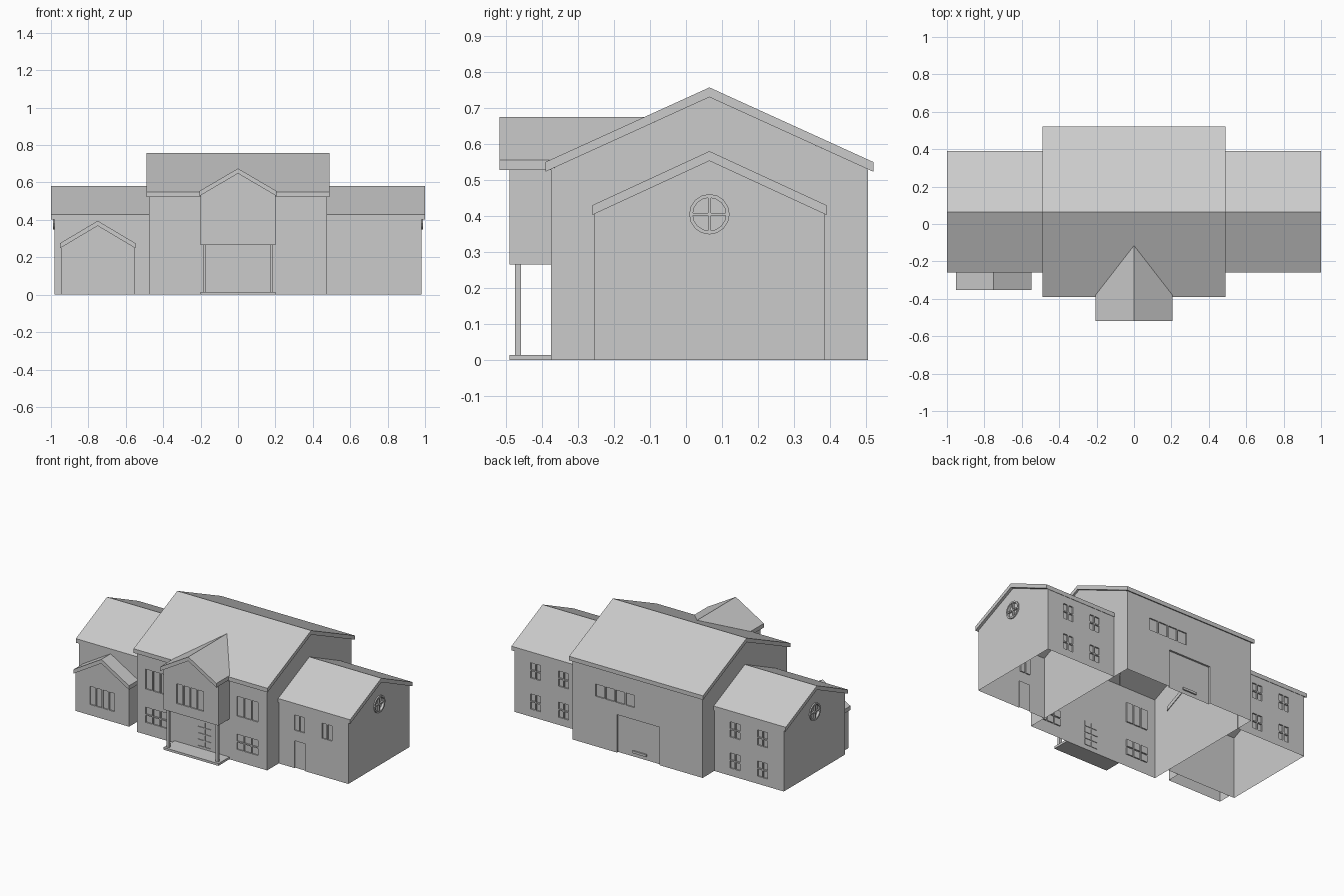
import bpy, bmesh, math
from mathutils import Matrix, Vector

if "Cube" in bpy.data.objects:
    bpy.data.objects.remove(bpy.data.objects["Cube"])

grey = bpy.data.materials.new("plain grey")
grey.use_nodes = True
grey.diffuse_color = (0.6, 0.6, 0.6, 1)
grey.node_tree.nodes["Principled BSDF"].inputs["Base Color"].default_value = (0.6, 0.6, 0.6, 1)

RIDGE_Y = 0.065


def finish(name, bm):
    bmesh.ops.recalc_face_normals(bm, faces=bm.faces)
    mesh = bpy.data.meshes.new(name)
    bm.to_mesh(mesh)
    bm.free()
    mesh.materials.append(grey)
    obj = bpy.data.objects.new(name, mesh)
    bpy.context.collection.objects.link(obj)
    return obj


def add_box(bm, x0, x1, y0, y1, z0, z1):
    centre = Vector((x0 + x1, y0 + y1, z0 + z1)) / 2
    size = Matrix.Diagonal((x1 - x0, y1 - y0, z1 - z0, 1))
    bmesh.ops.create_cube(bm, size=1, matrix=Matrix.Translation(centre) @ size)


def box(name, *bounds):
    bm = bmesh.new()
    add_box(bm, *bounds)
    return finish(name, bm)


def prism(name, profile, axis, start, end):
    """Extrude a (side, height) profile along x or y."""
    bm = bmesh.new()
    place = (lambda a, u, z: (a, u, z)) if axis == "x" else (lambda a, u, z: (u, a, z))
    rings = [[bm.verts.new(place(a, u, z)) for u, z in profile] for a in (start, end)]
    bm.faces.new(rings[0])
    bm.faces.new(rings[1])
    for i in range(len(profile)):
        j = (i + 1) % len(profile)
        bm.faces.new((rings[0][i], rings[0][j], rings[1][j], rings[1][i]))
    return finish(name, bm)


def roof(name, axis, mid, half, ridge, eave, start, end, thick=0.027):
    top = [(mid - half, eave), (mid, ridge), (mid + half, eave)]
    under = [(u, z - thick) for u, z in reversed(top)]
    return prism(name, top + under, axis, start, end)


def gable_walls(name, axis, mid, half, peak, slope, start, end, base=0):
    eave = peak - slope * half
    profile = [(mid - half, base), (mid - half, eave), (mid, peak),
               (mid + half, eave), (mid + half, base)]
    return prism(name, profile, axis, start, end)


def panes(bm, y, x0, x1, z0, z1, cols=1, rows=1, depth=0.008, bar=0.008):
    """Add cutter boxes for a window grid in a wall that faces front or back."""
    w = (x1 - x0 + bar) / cols
    h = (z1 - z0 + bar) / rows
    for c in range(cols):
        for r in range(rows):
            x, z = x0 + c * w, z0 + r * h
            add_box(bm, x, x + w - bar, y - depth, y + depth, z, z + h - bar)


def cut(walls, bm, open_base=True):
    """Recess the panes, then leave the shell open under the roof and at the base."""
    cutter = finish("pane_cutter", bm)
    cutter.hide_render = True
    mod = walls.modifiers.new("recesses", "BOOLEAN")
    mod.operation, mod.solver, mod.object = "DIFFERENCE", "EXACT", cutter
    bpy.context.view_layer.objects.active = walls
    bpy.ops.object.modifier_apply(modifier=mod.name)
    bpy.data.objects.remove(cutter)
    shell = bmesh.new()
    shell.from_mesh(walls.data)
    hidden = [f for f in shell.faces if f.calc_area() > 0.01 and
              (f.normal.z > 0.3 or (open_base and f.normal.z < -0.9))]
    bmesh.ops.delete(shell, geom=hidden, context="FACES")
    shell.to_mesh(walls.data)
    shell.free()


# Main block
FRONT, BACK = -0.375, 0.505
main = gable_walls("main_walls", "x", RIDGE_Y, 0.44, 0.73, 0.455, -0.475, 0.475)
cutters = bmesh.new()
for x in (-0.41, 0.255):
    panes(cutters, FRONT, x, x + 0.155, 0.30, 0.43, 3)
    panes(cutters, FRONT, x, x + 0.155, 0.08, 0.18, 3, 2)
panes(cutters, FRONT, -0.03, 0.065, 0.03, 0.19, 2, 4, depth=0.004)
panes(cutters, BACK, 0.02, 0.305, 0.33, 0.41, 4)
panes(cutters, BACK, -0.16, 0.15, -0.01, 0.25, depth=0.012)
cut(main, cutters)
roof("main_roof", "x", RIDGE_Y, 0.455, 0.757, 0.55, -0.488, 0.488)
box("back_door_handle", -0.06, 0.04, 0.49, 0.502, 0.025, 0.04)

# Side wings
W_FRONT, W_BACK, W_END = -0.255, 0.383, 0.982
for side, name in ((1, "left"), (-1, "right")):
    wing = gable_walls(name + "_wing_walls", "x", RIDGE_Y, 0.319, 0.553, 0.46,
                       side * 0.474, side * W_END)
    cutters = bmesh.new()
    for x in (0.625, 0.827):
        a, b = sorted((side * (x - 0.036), side * (x + 0.036)))
        for z in (0.05, 0.255):
            panes(cutters, W_BACK, a, b, z, z + 0.1, 2, 2)
        if side > 0:
            panes(cutters, W_FRONT, a, b, 0.25, 0.35, 2)
    if side > 0:
        panes(cutters, W_FRONT, 0.59, 0.67, -0.01, 0.18)
    turn = Matrix.Translation((side * W_END, RIDGE_Y, 0.405)) @ Matrix.Rotation(math.pi / 2, 4, "Y")
    bmesh.ops.create_cone(cutters, cap_ends=True, segments=16, radius1=0.047,
                          radius2=0.047, depth=0.02, matrix=turn)
    cut(wing, cutters)
    roof(name + "_wing_roof", "x", RIDGE_Y, 0.325, 0.58, 0.43, side * 0.47, side * 1.0)

    # Round window frame with crossed bars
    bm = bmesh.new()
    profile = [bm.verts.new((x, r, 0)) for x, r in
               ((-0.008, 0.046), (0.008, 0.046), (0.008, 0.056), (-0.008, 0.056))]
    edges = [bm.edges.new((profile[i], profile[(i + 1) % 4])) for i in range(4)]
    bmesh.ops.spin(bm, geom=profile + edges, cent=(0, 0, 0), axis=(1, 0, 0),
                   angle=2 * math.pi, steps=16, use_merge=True)
    bmesh.ops.remove_doubles(bm, verts=bm.verts, dist=0.0001)
    add_box(bm, -0.008, 0.004, -0.05, 0.05, -0.004, 0.004)
    add_box(bm, -0.008, 0.004, -0.004, 0.004, -0.05, 0.05)
    ring = finish(name + "_round_window", bm)
    ring.location = (side * W_END, RIDGE_Y, 0.405)

# Small gabled bay on the right wing
bay = gable_walls("bay_walls", "y", -0.75, 0.196, 0.37, 0.6, -0.342, W_FRONT)
cutters = bmesh.new()
panes(cutters, -0.342, -0.84, -0.66, 0.07, 0.19, 4)
cut(bay, cutters)
roof("bay_roof", "y", -0.75, 0.202, 0.395, 0.275, -0.352, W_FRONT)

# Entrance porch: upper room, valley roof, posts and step
porch = gable_walls("porch_room", "y", 0, 0.2, 0.648, 0.585, -0.49, FRONT, base=0.265)
cutters = bmesh.new()
panes(cutters, -0.49, -0.105, 0.09, 0.33, 0.46, 4)
cut(porch, cutters, open_base=False)
porch_roof = roof("porch_roof", "y", 0, 0.205, 0.675, 0.555, -0.518, -0.11)
for v in porch_roof.data.vertices:
    if v.co.y > -0.2 and abs(v.co.x) > 0.1:
        v.co.y = -0.375
box("porch_step", -0.2, 0.2, -0.49, FRONT, 0, 0.015)
for side, name in ((1, "left"), (-1, "right")):
    a, b = sorted((side * 0.17, side * 0.187))
    box(name + "_porch_post", a, b, -0.475, -0.458, 0.015, 0.265)
